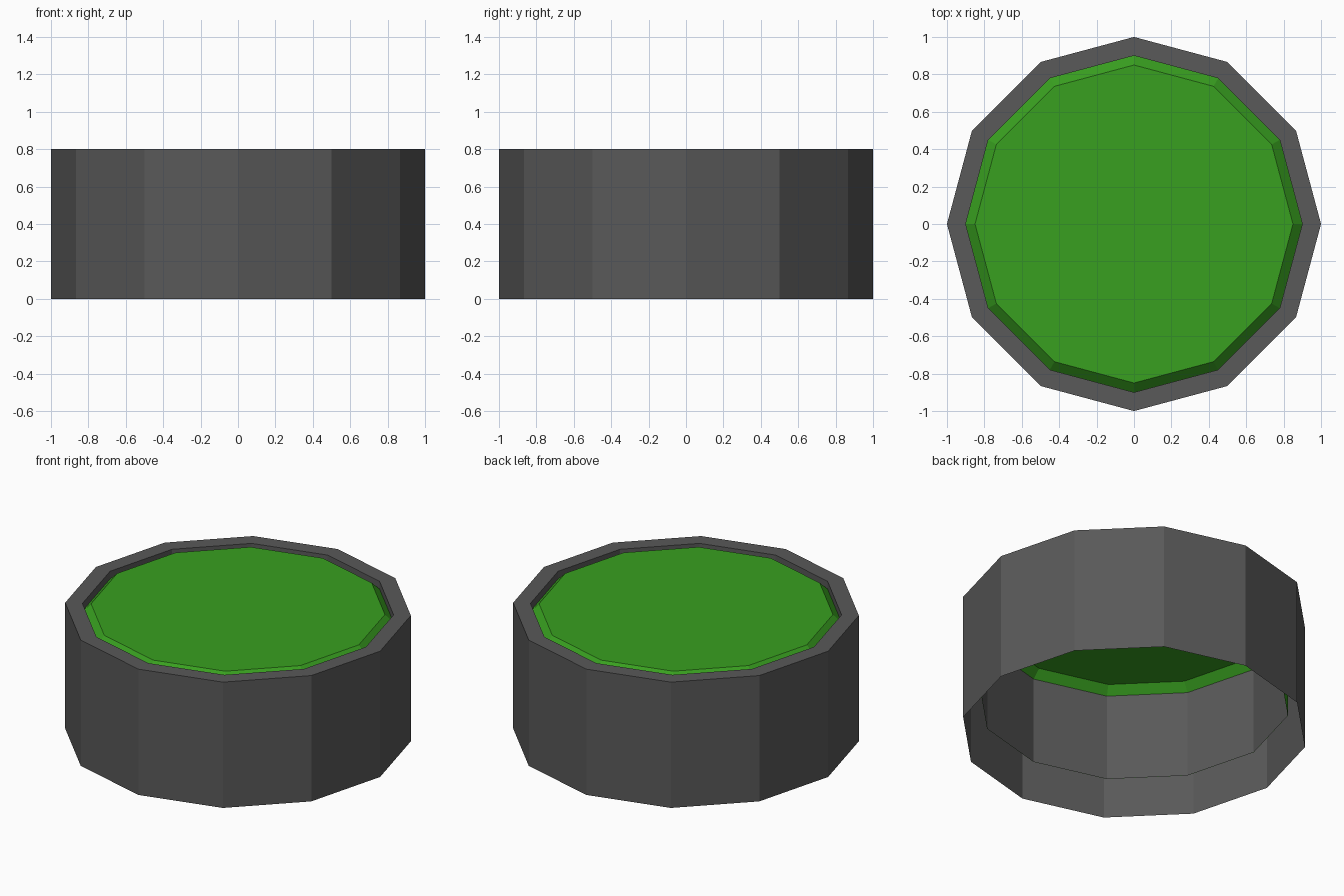
import bpy, bmesh
from math import cos, sin, pi

if "Cube" in bpy.data.objects:
    bpy.data.objects.remove(bpy.data.objects["Cube"])

SIDES = 12


def material(name, color):
    m = bpy.data.materials.new(name)
    m.diffuse_color = color
    m.use_nodes = True
    m.node_tree.nodes["Principled BSDF"].inputs["Base Color"].default_value = m.diffuse_color
    return m


def lathe(name, profile, mat, cap_last=False):
    """Revolve an (radius, z) profile into a faceted open shell."""
    bm = bmesh.new()
    rings = [[bm.verts.new((r * cos(2 * pi * i / SIDES), r * sin(2 * pi * i / SIDES), z))
              for i in range(SIDES)] for r, z in profile]
    for low, high in zip(rings, rings[1:]):
        for i in range(SIDES):
            j = (i + 1) % SIDES
            bm.faces.new((low[i], low[j], high[j], high[i]))
    if cap_last:
        bm.faces.new(rings[-1])
    mesh = bpy.data.meshes.new(name)
    bm.to_mesh(mesh)
    bm.free()
    mesh.materials.append(mat)
    obj = bpy.data.objects.new(name, mesh)
    bpy.context.collection.objects.link(obj)
    return obj


dark = material("dark_grey", (0.1, 0.1, 0.1, 1))
green = material("green", (0.04, 0.35, 0.014, 1))

# Housing: outer wall, flat rim, shorter inner wall, open underneath
lathe("housing", [(1, 0), (1, 0.8), (0.9, 0.8), (0.9, 0.2)], dark)

# Button: bevelled cap level with the rim, just behind the inner wall
lathe("button_cap", [(0.901, 0.2), (0.901, 0.75), (0.85, 0.8)], green, cap_last=True)
